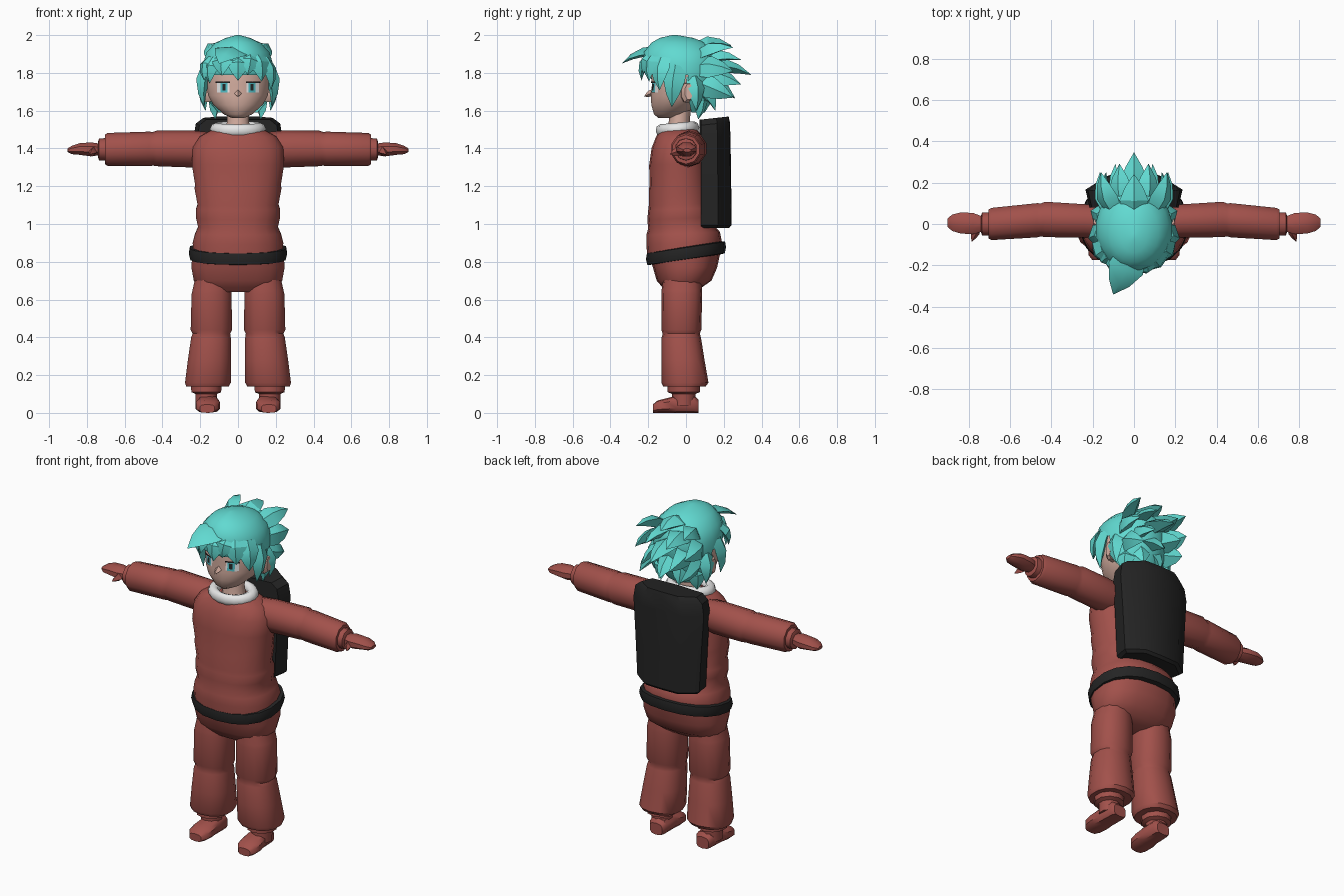
import bpy, bmesh, math
from mathutils import Vector


def material(name, r, g, b):
    m = bpy.data.materials.new(name)
    m.diffuse_color = (r, g, b, 1)
    return m


RED = material("brick red", 0.36, 0.082, 0.07)
HAIR = material("turquoise", 0.12, 0.70, 0.64)
SKIN = material("skin", 0.66, 0.42, 0.35)
BLACK = material("charcoal", 0.018, 0.018, 0.018)
WHITE = material("white", 0.8, 0.8, 0.8)
IRIS = material("iris blue", 0.08, 0.50, 0.55)


def finish(name, bm, mat, angle=40):
    bmesh.ops.recalc_face_normals(bm, faces=bm.faces)
    me = bpy.data.meshes.new(name)
    bm.to_mesh(me)
    bm.free()
    me.materials.append(mat)
    ob = bpy.data.objects.new(name, me)
    bpy.context.collection.objects.link(ob)
    bpy.context.view_layer.objects.active = ob
    ob.select_set(True)
    bpy.ops.object.shade_smooth_by_angle(angle=math.radians(angle))
    ob.select_set(False)
    return ob


def skin_rings(rings):
    """Bridge equal-length point loops and cap both ends."""
    bm = bmesh.new()
    loops = [[bm.verts.new(p) for p in r] for r in rings]
    n = len(loops[0])
    for a, b in zip(loops, loops[1:]):
        for i in range(n):
            j = (i + 1) % n
            bm.faces.new((a[i], a[j], b[j], b[i]))
    bm.faces.new(loops[0])
    bm.faces.new(loops[-1])
    return bm


def loft_mesh(rings, axis="z", n=14, p=2.0, tilt=0.0):
    """Ring: (position on axis, centre a, centre b, radius a, radius b)."""
    out = []
    for t, ca, cb, ra, rb in rings:
        loop = []
        for i in range(n):
            w = 2 * math.pi * (i + 0.5) / n
            c, s = math.cos(w), math.sin(w)
            a = ca + ra * math.copysign(abs(c) ** (2 / p), c)
            b = cb + rb * math.copysign(abs(s) ** (2 / p), s)
            loop.append({"z": (a, b, t + tilt * b), "x": (t, a, b), "y": (a, t, b)}[axis])
        out.append(loop)
    return skin_rings(out)


def loft(name, rings, mat, angle=40, **kw):
    return finish(name, loft_mesh(rings, **kw), mat, angle)


def lock(name, base, tip, width, thick, mat=HAIR, bend=0.02, centre=(0, -0.02, 1.78)):
    """Flattened pointed lock with a slight outward bend."""
    base, tip = Vector(base), Vector(tip)
    d = (tip - base).normalized()
    side = d.cross(base - Vector(centre)).normalized()
    out = side.cross(d).normalized()
    if out.dot(base - Vector(centre)) < 0:
        out = -out
    rings = []
    for t, k in ((0, 0.8), (0.35, 1), (0.7, 0.6), (1, 0.02)):
        c = base.lerp(tip, t) + out * bend * math.sin(math.pi * t)
        w, h = side * width * k, out * thick * k
        rings.append([c + w, c + h, c - w, c - h])
    return finish(name, skin_rings(rings), mat, 30)


# jacket body with puffy folds
loft("jacket_body", [
    (0.84, 0, -0.01, 0.24, 0.195), (0.90, 0, -0.01, 0.243, 0.20),
    (0.95, 0, -0.015, 0.23, 0.195), (0.985, 0, -0.025, 0.214, 0.175),
    (1.03, 0, -0.03, 0.224, 0.175), (1.08, 0, -0.03, 0.225, 0.17),
    (1.105, 0, -0.035, 0.217, 0.162), (1.19, 0, -0.035, 0.233, 0.162),
    (1.21, 0, -0.035, 0.23, 0.158), (1.32, 0, -0.04, 0.248, 0.155),
    (1.41, 0, -0.04, 0.242, 0.142), (1.465, 0, -0.04, 0.205, 0.12),
    (1.50, 0, -0.04, 0.14, 0.10)], RED, n=18, p=2.3, tilt=0.04)

# belt and hips
loft("belt", [
    (0.812, 0, 0, 0.24, 0.19), (0.815, 0, 0, 0.255, 0.205), (0.845, 0, 0, 0.263, 0.212),
    (0.875, 0, 0, 0.258, 0.207), (0.88, 0, 0, 0.24, 0.19)], BLACK, n=18, p=2.3, tilt=0.15)
loft("hips", [
    (0.64, 0, -0.025, 0.16, 0.075), (0.665, 0, -0.02, 0.21, 0.105),
    (0.70, 0, -0.01, 0.237, 0.145), (0.77, 0, -0.005, 0.25, 0.17),
    (0.84, 0, -0.01, 0.245, 0.19)], RED, n=18, p=2.4)

# collar and neck
bpy.ops.mesh.primitive_torus_add(major_segments=18, minor_segments=8, major_radius=0.115,
                                 minor_radius=0.034, location=(0, -0.045, 1.502),
                                 rotation=(math.radians(5), 0, 0))
collar = bpy.context.object
collar.name = "collar"
collar.scale.y = 0.79
collar.data.materials.append(WHITE)
bpy.ops.object.shade_smooth_by_angle(angle=math.radians(50))
collar.select_set(False)
loft("neck", [(1.47, 0, -0.04, 0.075, 0.065), (1.55, 0, -0.035, 0.06, 0.055),
              (1.64, 0, -0.03, 0.065, 0.06)], SKIN, n=10)

# backpack
plan = [(-0.215, 0.08), (-0.235, 0.17), (-0.13, 0.238), (0, 0.242), (0.13, 0.238),
        (0.235, 0.17), (0.215, 0.08), (0, 0.07)]
pack = []
for z, sx, sy in ((0.98, 0.80, 0.92), (0.995, 0.88, 1), (1.25, 0.94, 0.98),
                  (1.46, 1.0, 0.96), (1.535, 0.95, 0.94), (1.565, 0.78, 0.9)):
    pack.append([(x * sx, 0.08 + (y - 0.08) * sy, z + (0.1 * (y - 0.2) if z > 1.5 else 0))
                 for x, y in plan])
finish("backpack", skin_rings(pack), BLACK, 35)

for s, tag in ((-1, "right"), (1, "left")):
    # sleeves, cuffs and gloved hands
    loft("sleeve_" + tag, [(s * x, *r) for x, *r in (
        (0.14, 0.01, 1.40, 0.085, 0.085), (0.24, 0.015, 1.397, 0.085, 0.098),
        (0.43, 0.022, 1.40, 0.09, 0.094), (0.45, 0.02, 1.398, 0.084, 0.089),
        (0.47, 0.018, 1.398, 0.087, 0.091), (0.69, 0.0, 1.395, 0.082, 0.087),
        (0.705, 0.0, 1.395, 0.074, 0.078))], RED, axis="x", n=10)
    loft("cuff_" + tag, [(s * x, 0, 1.395, r, r) for x, r in
                         ((0.69, 0.06), (0.735, 0.058), (0.74, 0.045))], RED, axis="x", n=10)
    loft("hand_" + tag, [(s * x, *r) for x, *r in (
        (0.73, 0.0, 1.395, 0.038, 0.033), (0.78, 0.002, 1.395, 0.056, 0.04),
        (0.84, 0.005, 1.397, 0.055, 0.033), (0.88, 0.006, 1.392, 0.043, 0.024),
        (0.903, 0.006, 1.39, 0.022, 0.01))], RED, axis="x", n=8)
    lock("thumb_" + tag, (s * 0.76, -0.02, 1.39), (s * 0.785, -0.085, 1.37), 0.026, 0.022,
         RED, 0.0, (s * 0.7, 0, 1.39))
    # trouser legs
    loft("trouser_leg_" + tag, [(z, s * cx, *r) for z, cx, *r in (
        (0.73, 0.135, -0.02, 0.09, 0.10), (0.65, 0.138, -0.022, 0.105, 0.107),
        (0.63, 0.14, -0.022, 0.108, 0.108), (0.44, 0.141, -0.025, 0.112, 0.106),
        (0.42, 0.141, -0.025, 0.102, 0.098), (0.40, 0.143, -0.025, 0.107, 0.104),
        (0.28, 0.151, -0.016, 0.117, 0.114), (0.16, 0.159, -0.006, 0.124, 0.125),
        (0.14, 0.162, -0.008, 0.115, 0.112))], RED, n=14, p=2.3)
    loft("ankle_cuff_" + tag, [(z, s * 0.168, -0.012, a, b) for z, a, b in (
        (0.15, 0.085, 0.085), (0.11, 0.083, 0.085), (0.10, 0.06, 0.062),
        (0.04, 0.058, 0.06))], RED, n=10)
    # shoes
    loft("shoe_" + tag, [(y, s * cx, h / 2, w, h / 2) for y, cx, w, h in (
        (0.065, 0.155, 0.042, 0.07), (0.045, 0.155, 0.055, 0.092), (-0.05, 0.157, 0.058, 0.092),
        (-0.10, 0.16, 0.066, 0.078), (-0.15, 0.162, 0.06, 0.066),
        (-0.175, 0.163, 0.04, 0.045))], RED, axis="y", n=10, p=3)

# head
HEAD = [(1.56, 0, -0.105, 0.03, 0.04), (1.58, 0, -0.09, 0.075, 0.08),
        (1.63, 0, -0.06, 0.132, 0.125), (1.68, 0, -0.04, 0.16, 0.148),
        (1.74, 0, -0.03, 0.17, 0.152), (1.82, 0, -0.03, 0.17, 0.16),
        (1.90, 0, -0.03, 0.13, 0.13)]
loft("head", HEAD, SKIN, 60, n=20)
lock("nose", (0, -0.17, 1.70), (0, -0.222, 1.675), 0.02, 0.018, SKIN, 0.0, (0, -0.2, 1.6))


def face_y(x, z):
    for a, b in zip(HEAD, HEAD[1:]):
        if a[0] <= z <= b[0]:
            t = (z - a[0]) / (b[0] - a[0])
            cy, rx, ry = (a[i] + t * (b[i] - a[i]) for i in (2, 3, 4))
            return cy - ry * math.sqrt(max(0, 1 - (x / rx) ** 2))


def face_plate(name, cx, cz, w, h, lift, mat):
    """Thin patch that follows the curve of the face."""
    bm = bmesh.new()
    k = 5
    g = []
    for i in range(k):
        for j in range(k):
            x, z = cx + w * (i / (k - 1) - 0.5), cz + h * (j / (k - 1) - 0.5)
            g.append(bm.verts.new((x, face_y(x, z) - lift, z)))
    for i in range(k - 1):
        for j in range(k - 1):
            q = i * k + j
            bm.faces.new((g[q], g[q + k], g[q + k + 1], g[q + 1]))
    finish(name, bm, mat)


for s, tag in ((-1, "right"), (1, "left")):
    # eyes and ears
    face_plate("eye_white_" + tag, s * 0.078, 1.722, 0.066, 0.052, 0.003, WHITE)
    face_plate("iris_" + tag, s * 0.074, 1.722, 0.038, 0.052, 0.005, IRIS)
    face_plate("pupil_" + tag, s * 0.074, 1.724, 0.018, 0.032, 0.007, BLACK)
    face_plate("lash_" + tag, s * 0.08, 1.75, 0.076, 0.009, 0.008, BLACK)
    loft("ear_" + tag, [(s * x, y, z, a, b) for x, y, z, a, b in (
        (0.14, -0.005, 1.69, 0.025, 0.045), (0.18, 0.005, 1.695, 0.032, 0.055),
        (0.197, 0.015, 1.70, 0.022, 0.045))], SKIN, axis="x", n=8)

# hair cap, opened around the face
bm = loft_mesh([(1.59, 0, 0.015, 0.105, 0.085), (1.66, 0, -0.01, 0.165, 0.155),
                (1.72, 0, -0.015, 0.18, 0.178), (1.79, 0, -0.02, 0.187, 0.198),
                (1.85, 0, -0.025, 0.187, 0.208), (1.91, 0, -0.03, 0.168, 0.195),
                (1.96, 0, -0.04, 0.12, 0.145), (1.985, 0, -0.05, 0.065, 0.09),
                (2.0, 0, -0.06, 0.01, 0.015)], n=20)
bmesh.ops.delete(bm, context="FACES", geom=[
    f for f in bm.faces if (c := f.calc_center_median()).z < 1.79 and c.y < 0.02])
finish("hair_cap", bm, HAIR, 40)

# fringe
for base, tip, w in [
        ((-0.01, -0.14, 1.92), (-0.10, -0.34, 1.85), 0.09),
        ((-0.07, -0.18, 1.89), (-0.085, -0.235, 1.785), 0.06),
        ((0.0, -0.19, 1.89), (0.0, -0.235, 1.76), 0.06),
        ((0.06, -0.18, 1.90), (0.05, -0.225, 1.79), 0.06),
        ((0.09, -0.16, 1.90), (0.125, -0.195, 1.755), 0.065),
        ((-0.12, -0.15, 1.88), (-0.15, -0.165, 1.745), 0.06),
        ((0.14, -0.12, 1.88), (0.175, -0.14, 1.71), 0.06),
        ((-0.14, -0.12, 1.88), (-0.18, -0.15, 1.76), 0.06)]:
    lock("fringe_lock", base, tip, w, 0.025)

# mirrored side locks and back spikes
for s in (-1, 1):
    for base, tip, w in [
            ((0.165, -0.05, 1.84), (0.178, -0.075, 1.62), 0.06),
            ((0.155, 0.04, 1.78), (0.172, 0.055, 1.60), 0.05),
            ((0.10, 0.06, 1.70), (0.12, 0.065, 1.555), 0.055),
            ((0.04, 0.08, 1.72), (0.06, 0.155, 1.60), 0.06),
            ((0.10, 0.07, 1.90), (0.16, 0.25, 1.935), 0.06),
            ((0.05, 0.08, 1.88), (0.07, 0.29, 1.87), 0.065),
            ((0.13, 0.06, 1.83), (0.165, 0.25, 1.81), 0.065),
            ((0.07, 0.09, 1.79), (0.09, 0.29, 1.74), 0.06),
            ((0.12, 0.06, 1.75), (0.135, 0.25, 1.67), 0.06)]:
        lock("back_spike", (s * base[0], base[1], base[2]), (s * tip[0], tip[1], tip[2]), w, 0.035)

# centre back spikes
for base, tip in [((0, 0.05, 1.93), (0, 0.24, 1.945)), ((0, 0.10, 1.84), (0, 0.345, 1.79)),
                  ((0, 0.09, 1.75), (0, 0.26, 1.665))]:
    lock("centre_spike", base, tip, 0.07, 0.04)
